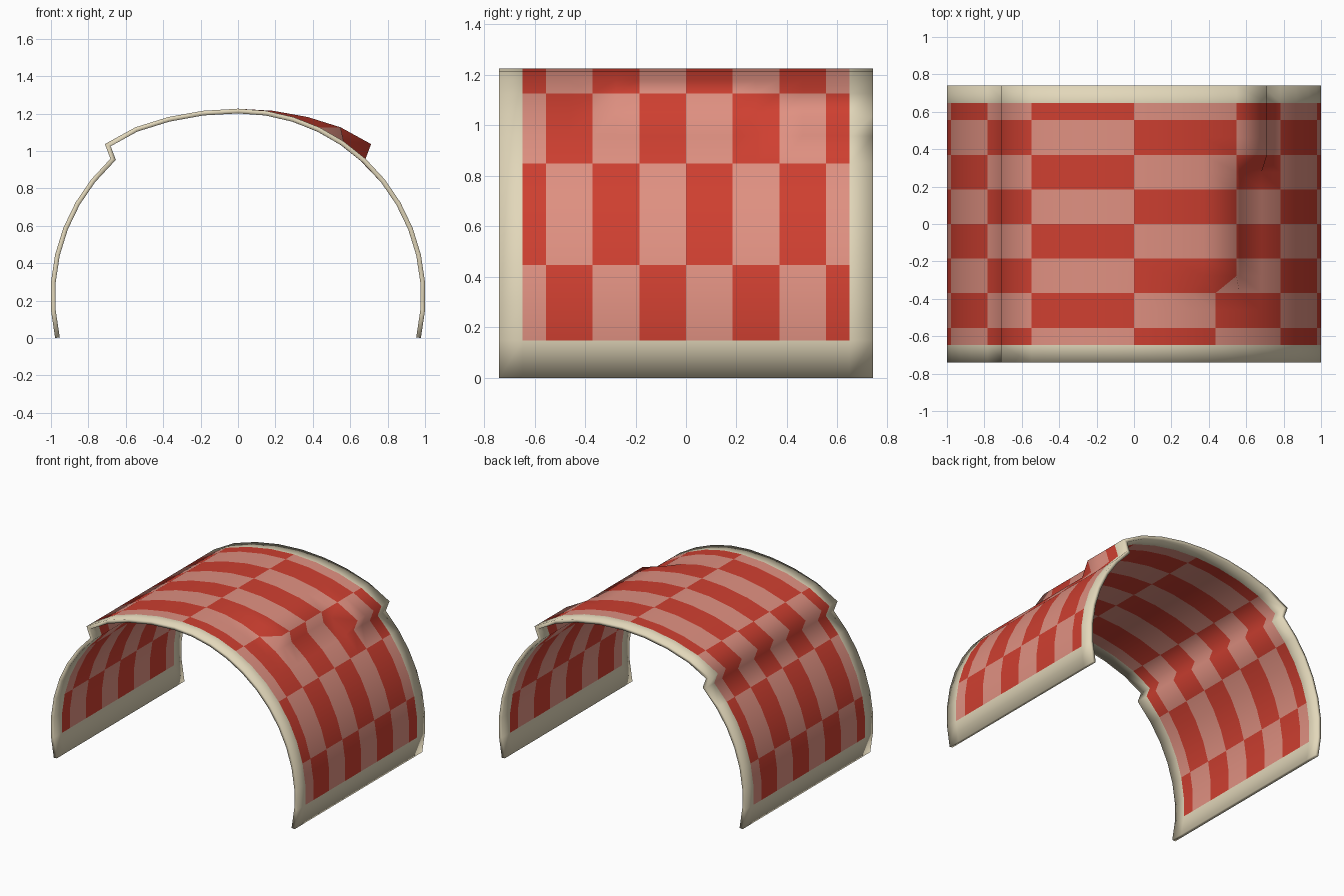
import bpy, bmesh, math

cube = bpy.data.objects.get("Cube")
if cube:
    bpy.data.objects.remove(cube, do_unlink=True)


def make_material(name, color):
    mat = bpy.data.materials.new(name)
    mat.use_nodes = True
    mat.diffuse_color = (*color, 1)
    bsdf = next(n for n in mat.node_tree.nodes if n.type == 'BSDF_PRINCIPLED')
    bsdf.inputs["Base Color"].default_value = (*color, 1)
    bsdf.inputs["Roughness"].default_value = 0.8
    return mat


CREAM, RED, PINK = 0, 1, 2
materials = [
    make_material("cream_border", (0.76, 0.68, 0.49)),
    make_material("red_check", (0.62, 0.05, 0.03)),
    make_material("pink_check", (0.74, 0.28, 0.22)),
]

# Arch made from part of a regular polygon, split into strips along its depth
SEGMENTS, STRIPS, LENGTH = 24, 16, 1.48
STEP = math.radians(360 / 42)
RADIUS = 1 / math.cos(STEP / 2)
CENTER_Z = RADIUS * math.sin(1.5 * STEP)
FLARE, THICKNESS = 1.26, 0.025


def is_flared(k, left_side, j):
    """The overhang runs full length at -x and fades towards the front at +x."""
    if not left_side:
        return k >= 8
    return (k >= 9 and j >= 5) or (k == 8 and j >= 12)


def shell_point(i, j):
    angle = (i - 1.5) * STEP
    x = RADIUS * math.cos(angle)
    z = CENTER_Z + RADIUS * math.sin(angle)
    k = min(i, SEGMENTS - i)
    if is_flared(k, i < SEGMENTS / 2, j):
        x *= FLARE
        if k == 8:
            z -= 0.015
    return x, LENGTH * (j / STRIPS - 0.5), z


def check_color(i, j):
    """Cream rim all round, alternating checks inside it."""
    k = min(i, SEGMENTS - 1 - i)
    if k == 0 or j in (0, STRIPS - 1):
        return CREAM
    odd = (k // 3 + j // 2 + (i >= SEGMENTS // 2)) % 2
    return RED if odd else PINK


# Outer skin
bm = bmesh.new()
grid = [[bm.verts.new(shell_point(i, j)) for j in range(STRIPS + 1)]
        for i in range(SEGMENTS + 1)]
for i in range(SEGMENTS):
    for j in range(STRIPS):
        face = bm.faces.new((grid[i][j], grid[i][j + 1],
                             grid[i + 1][j + 1], grid[i + 1][j]))
        face.material_index = check_color(i, j)
        face.smooth = True

mesh = bpy.data.meshes.new("arched_shell")
bm.to_mesh(mesh)
bm.free()
for mat in materials:
    mesh.materials.append(mat)
shell = bpy.data.objects.new("arched_shell", mesh)
bpy.context.collection.objects.link(shell)

# Wall thickness, growing inwards
solid = shell.modifiers.new("wall", 'SOLIDIFY')
solid.thickness = THICKNESS
solid.offset = -1
solid.use_even_offset = True
